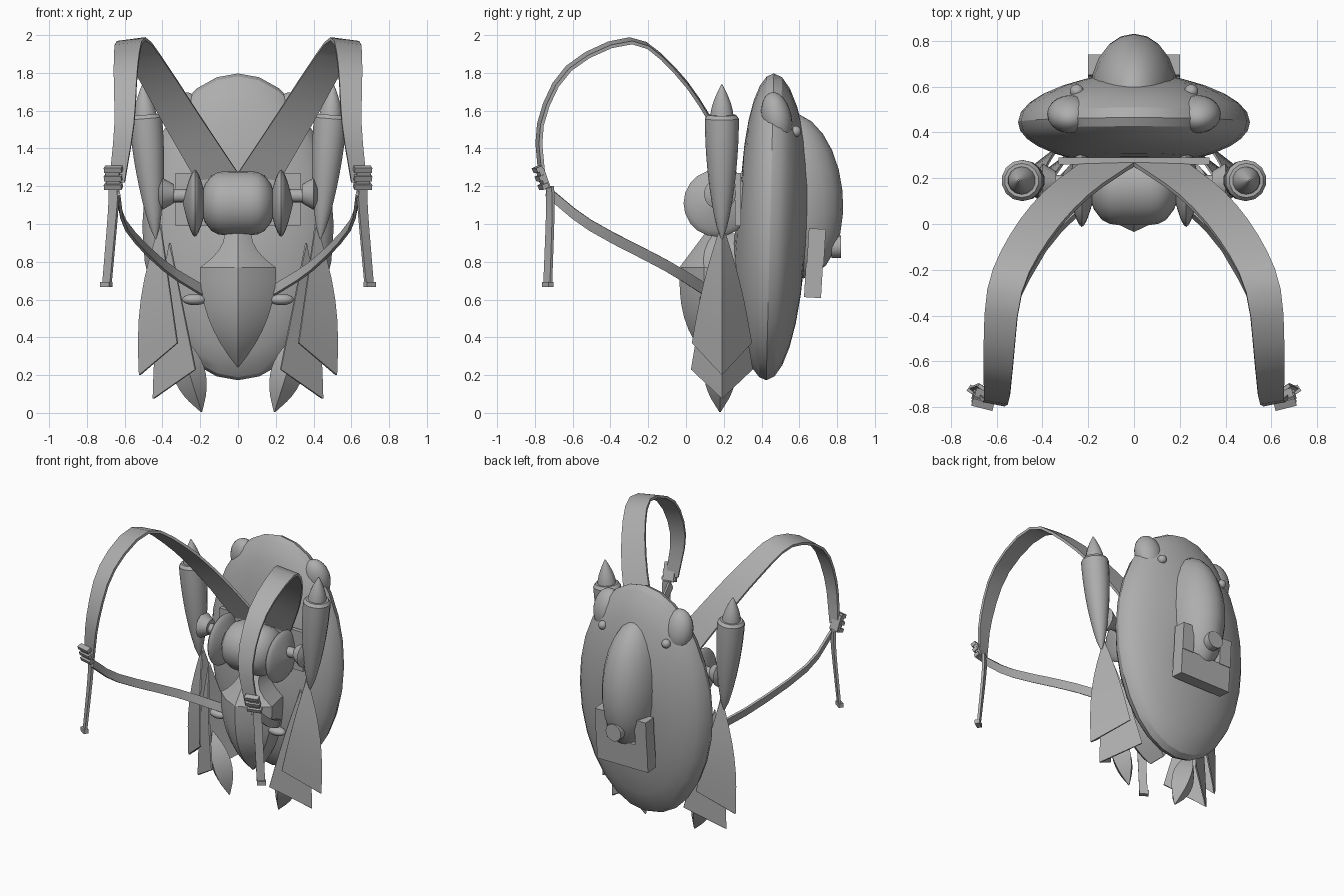
import bpy, bmesh, math
from math import sin, cos, pi
from mathutils import Vector, Matrix

cube = bpy.data.objects.get("Cube")
if cube:
    bpy.data.objects.remove(cube, do_unlink=True)

grey = bpy.data.materials.new("plain grey")
grey.use_nodes = True
shade = 0.42
grey.diffuse_color = (shade, shade, shade, 1)
grey.node_tree.nodes["Principled BSDF"].inputs["Base Color"].default_value = grey.diffuse_color


def finish(name, bm, mirror=False, thick=0, angle=35):
    """Turn a bmesh into a finished, shaded object."""
    bmesh.ops.remove_doubles(bm, verts=bm.verts, dist=0.0005)
    bmesh.ops.recalc_face_normals(bm, faces=bm.faces)
    mesh = bpy.data.meshes.new(name)
    bm.to_mesh(mesh)
    bm.free()
    mesh.materials.append(grey)
    ob = bpy.data.objects.new(name, mesh)
    bpy.context.collection.objects.link(ob)
    if thick:
        solid = ob.modifiers.new("thickness", 'SOLIDIFY')
        solid.thickness, solid.offset = thick, 0
    if mirror:
        twin = ob.modifiers.new("mirror", 'MIRROR')
        twin.use_mirror_merge = False
    for other in bpy.context.selected_objects:
        other.select_set(False)
    ob.select_set(True)
    bpy.context.view_layer.objects.active = ob
    bpy.ops.object.convert(target='MESH')
    bpy.ops.object.shade_smooth_by_angle(angle=math.radians(angle))


def loft(name, rows, closed=True, **options):
    """Skin a list of point rows; closed rows become capped rings."""
    bm = bmesh.new()
    rings = [[bm.verts.new(point) for point in row] for row in rows]
    count = len(rows[0])
    for low, high in zip(rings, rings[1:]):
        for i in range(count if closed else count - 1):
            j = (i + 1) % count
            bm.faces.new((low[i], low[j], high[j], high[i]))
    if closed:
        bm.faces.new(rings[0])
        bm.faces.new(rings[-1])
    finish(name, bm, **options)


def spin(name, profile, start, axis, sides=16, **options):
    """Revolve (radius, distance) pairs around an axis."""
    turn = Vector(axis).to_track_quat('Z', 'Y')
    angles = [2 * pi * k / sides for k in range(sides)]
    rows = [[Vector(start) + turn @ Vector((radius * cos(a), radius * sin(a), along)) for a in angles]
            for radius, along in profile]
    loft(name, rows, **options)


def steps(count):
    return [k / count for k in range(count + 1)]


def bulge(radius, half, power):
    """Profile that swells to a radius midway and closes at both ends."""
    return [(max(radius * (1 - abs(s) ** power), 0.004), s * half)
            for s in [2 * t - 1 for t in steps(12)]]


def place(bm, centre, size, tilt, yaw):
    matrix = (Matrix.Translation(centre) @ Matrix.Rotation(yaw, 4, 'Z')
              @ Matrix.Rotation(tilt, 4, 'X') @ Matrix.Diagonal((*size, 1)))
    bmesh.ops.transform(bm, matrix=matrix, verts=bm.verts)


def ball(name, centre, size, tilt=0, **options):
    bm = bmesh.new()
    bmesh.ops.create_uvsphere(bm, u_segments=20, v_segments=12, radius=1)
    place(bm, centre, size, tilt, 0)
    finish(name, bm, angle=60, **options)


def box(name, centre, size, tilt=0, yaw=0, **options):
    bm = bmesh.new()
    bmesh.ops.create_cube(bm, size=1)
    place(bm, centre, size, tilt, yaw)
    finish(name, bm, **options)


def smooth_path(points, count=3):
    """Catmull-Rom points through the given ones."""
    p = [Vector(q) for q in points]
    p = [2 * p[0] - p[1]] + p + [2 * p[-1] - p[-2]]
    path = []
    for a, b, c, d in zip(p, p[1:], p[2:], p[3:]):
        for t in steps(count)[:-1]:
            path.append(b + ((c - a) * t + (2 * a - 5 * b + 4 * c - d) * t * t
                             + (3 * b - a - 3 * c + d) * t ** 3) / 2)
    return path + [p[-2]]


def ribbon(name, points, first, last, thick=0.016):
    """Strap along a smooth edge, its width vector blending from first to last."""
    path = smooth_path(points)
    widths = [Vector(first).lerp(Vector(last), t) for t in steps(len(path) - 1)]
    loft(name, [(p, p + w) for p, w in zip(path, widths)], closed=False, thick=thick, mirror=True)


def blade(name, top, ridge, edge, spread, bow):
    """Tail blade folded along an outer ridge; points are (x, z)."""
    rows = []
    middle = 0.19
    for t in steps(8):
        rx, rz = Vector(top).lerp(Vector(ridge), t)
        ex, ez = Vector(top).lerp(Vector(edge), t)
        half = spread * (t + 0.1 * sin(pi * t))
        rows.append([(ex, middle - half, ez), (rx + bow * sin(pi * t), middle, rz),
                     (ex, middle + half, ez)])
    loft(name, rows, closed=False, thick=0.01, mirror=True)


# Main shell: oval rings from front to back, meeting at a sharp rim
shell = []
for k in range(-7, 8):
    swing = k / 15 * pi
    depth = 0.21 if k > 0 else 0.18
    size = cos(swing) ** (1.15 if k > 0 else 0.9)
    shell.append([(0.507 * size * sin(a), 0.445 + depth * sin(swing) + 0.02 * cos(a),
                   0.985 + 0.812 * size * cos(a)) for a in [2 * pi * s for s in steps(28)[:-1]]])
loft("shell", shell, angle=28)

# Shoulder bumps and small studs on the shell
ball("shoulder_bump", (0.28, 0.48, 1.56), (0.1, 0.08, 0.14), tilt=0.2, mirror=True)
ball("shell_stud", (0.25, 0.58, 1.49), (0.03, 0.03, 0.03), mirror=True)

# Long back hump with a bracket and peg
ball("back_hump", (0, 0.58, 1.15), (0.19, 0.25, 0.44), tilt=0.1)
box("bracket_base", (0, 0.675, 0.7), (0.4, 0.09, 0.18), tilt=-0.06)
box("bracket_prong", (0.155, 0.69, 0.88), (0.09, 0.09, 0.19), tilt=-0.06, mirror=True)
spin("back_peg", [(0.045, 0), (0.045, 0.08), (0.06, 0.08), (0.06, 0.13)], (0, 0.69, 0.88), (0, 1, 0))

# Front hub: mounting plate, barrel, pointed discs and arms
sideways = (1, 0, 0)
box("mount_plate", (0, 0.275, 1.13), (0.66, 0.03, 0.28))
spin("hub_barrel", bulge(0.17, 0.21, 5), (0, 0.165, 1.11), sideways, sides=20)
spin("hub_disc", bulge(0.178, 0.063, 1.7), (0.228, 0.165, 1.11), sideways, sides=20, mirror=True)
spin("hub_axle", [(0.035, 0), (0.035, 0.2)], (0.26, 0.18, 1.15), sideways, mirror=True)
spin("hub_flange", [(0.05, 0), (0.085, 0.06), (0.05, 0.08)], (0.34, 0.18, 1.16), sideways, mirror=True)

# Side thrusters: tapered body with a nose cone
foot, lean = (0.435, 0.19, 0.92), (0.085, 0, 1)
taper = [(0.004 + 0.086 * sin(t * pi / 2) ** 0.7, 0.64 * t) for t in steps(10)]
spin("thruster_body", taper + [(0.075, 0.66)], foot, lean, sides=14, mirror=True)
spin("thruster_nose", [(0.062 - 0.058 * t ** 1.6, 0.65 + 0.17 * t) for t in steps(5)],
     foot, lean, sides=14, mirror=True)

# Keeled belly pod: flared neck, sharp shoulder, then a curved keel to a point
outline = [(0.95 - 0.18 * t, 0.07 + 0.13 * t * t, 0.1 - 0.135 * t) for t in steps(4)]
outline += [(0.77 - 0.53 * t, 0.202 - 0.2 * t ** 2.2, 0.2 * t ** 3 - 0.035) for t in steps(8)[1:]]
pod = []
for z, wide, y in outline:
    half = [(wide * 0.55, y + wide * 0.26, z), (wide, y + wide * 0.65, z), (wide * 0.8, 0.3, z)]
    pod.append([(0, y, z)] + half + [(-px, py, pz) for px, py, pz in reversed(half)])
loft("belly_pod", pod, angle=30)

# Folded tail blades in two layers, with a leaf-shaped tip inside
blade("outer_blade", (0.41, 1), (0.52, 0.2), (0.32, 0.37), 0.155, 0.045)
blade("middle_blade", (0.36, 0.9), (0.447, 0.075), (0.225, 0.23), 0.16, 0.02)
spin("inner_leaf", bulge(0.085, 0.22, 2), (0.26, 0.18, 0.215), (-0.32, 0, -1), sides=4, mirror=True)

# Shoulder straps arching forward
ribbon("shoulder_strap",
       [(0, 0.26, 1.27), (0.2, 0.12, 1.57), (0.37, -0.07, 1.83), (0.49, -0.3, 1.98),
        (0.53, -0.63, 1.83), (0.55, -0.78, 1.53), (0.6, -0.77, 1.22)],
       (0.22, 0.01, -0.04), (0.08, 0.02, 0), thick=0.018)

# Buckle: base with three frame bars
for k in (-1, 0, 1):
    box("buckle_bar", (0.66, -0.77 - 0.015 * k, 1.245 + 0.045 * k), (0.095, 0.035, 0.026),
        tilt=0.4, yaw=0.25, mirror=True)
box("buckle_base", (0.66, -0.757, 1.24), (0.075, 0.03, 0.11), tilt=0.35, yaw=0.25, mirror=True)

# Hanging strap ends with folded tips
ribbon("strap_end", [(0.63, -0.735, 1.2), (0.64, -0.735, 1.05), (0.675, -0.75, 0.67)],
       (0.05, 0.03, 0), (0.04, 0.035, 0))
box("strap_tip", (0.698, -0.732, 0.68), (0.06, 0.032, 0.028), yaw=0.6, mirror=True)

# Lower straps running back to the belly pod
ribbon("lower_strap", [(0.64, -0.73, 1.2), (0.6, -0.5, 1.02), (0.4, -0.1, 0.81), (0.18, 0.13, 0.67)],
       (-0.01, -0.015, -0.05), (-0.01, -0.015, -0.06))
ball("strap_anchor", (0.23, 0.11, 0.6), (0.065, 0.04, 0.03), mirror=True)
